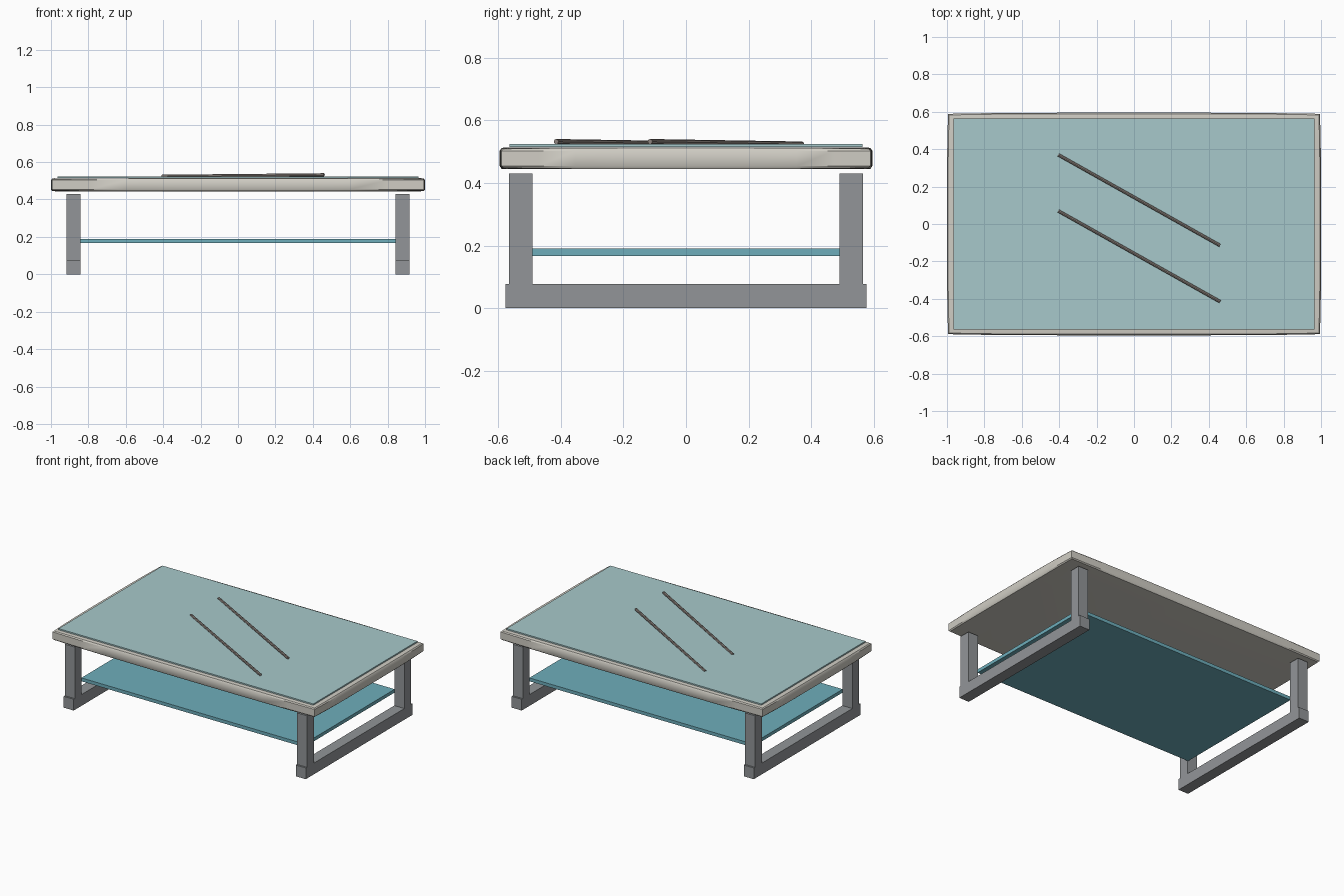
import bpy, bmesh, math
from mathutils import Vector

cube = bpy.data.objects.get("Cube")
if cube:
    bpy.data.objects.remove(cube, do_unlink=True)


def material(name, srgb):
    col = [((c / 255 + 0.055) / 1.055) ** 2.4 for c in srgb] + [1.0]
    m = bpy.data.materials.new(name)
    m.use_nodes = True
    m.diffuse_color = col
    bsdf = m.node_tree.nodes["Principled BSDF"]
    bsdf.inputs["Base Color"].default_value = col
    bsdf.inputs["Roughness"].default_value = 0.5
    return m


STONE = material("warm stone", (208, 205, 196))
GLASS = material("pale teal glass", (167, 201, 203))
TEAL = material("teal shelf", (110, 174, 187))
METAL = material("grey metal", (146, 149, 152))
TRIM = material("brown grey trim", (146, 136, 130))


def finish(name, bm, mat):
    bmesh.ops.recalc_face_normals(bm, faces=bm.faces)
    me = bpy.data.meshes.new(name)
    bm.to_mesh(me)
    bm.free()
    me.materials.append(mat)
    ob = bpy.data.objects.new(name, me)
    bpy.context.scene.collection.objects.link(ob)
    return ob


def box(name, x, y, z, mat):
    bm = bmesh.new()
    bmesh.ops.create_cube(bm, size=1)
    for v in bm.verts:
        v.co = Vector([(a + b) / 2 + c * (b - a) for (a, b), c in zip((x, y, z), v.co)])
    return finish(name, bm, mat)


# Table top: stacked outlines whose sides bow gently outward
def outline(inset, z, bow_z, n=10):
    def bow(t):
        return 1 - t ** 4
    def point(x, y, t):
        return (x, y, z + bow_z * bow(t))
    hx, hy = 0.994 - inset, 0.589 - inset
    pts = []
    for i in range(n):
        t = -1 + 2 * i / n
        pts.append(point(hx * t, -hy - 0.006 * bow(t), t))
    for i in range(n):
        t = -1 + 2 * i / n
        pts.append(point(hx + 0.006 * bow(t), hy * t, t))
    return pts + [(-x, -y, h) for x, y, h in pts]


bm = bmesh.new()
rings = [[bm.verts.new(p) for p in outline(*r)] for r in (
    (0.022, 0.447, -0.003), (0.006, 0.448, -0.003), (0.0, 0.454, 0),
    (0.0, 0.503, 0), (0.006, 0.509, 0.003), (0.022, 0.511, 0.003))]
for lo, hi in zip(rings, rings[1:]):
    for i in range(len(lo)):
        j = (i + 1) % len(lo)
        bm.faces.new((lo[i], lo[j], hi[j], hi[i]))
bm.faces.new(rings[0])
bm.faces.new(rings[-1])
top = finish("table_top", bm, STONE)
bpy.context.view_layer.objects.active = top
top.select_set(True)
bpy.ops.object.shade_smooth_by_angle(angle=math.radians(35))
top.select_set(False)

# Glass panel on the top and shelf between the legs
box("glass_panel", (-0.966, 0.966), (-0.564, 0.564), (0.515, 0.524), GLASS)
box("lower_shelf", (-0.845, 0.845), (-0.49, 0.49), (0.167, 0.19), TEAL)

# Two side frames: a floor rail with a leg at each end
for sx, side in ((1, "left"), (-1, "right")):
    xs = sorted((sx * 0.842, sx * 0.918))
    box(f"{side}_floor_rail", xs, (-0.577, 0.577), (0, 0.077), METAL)
    for sy, end in ((-1, "front"), (1, "back")):
        box(f"{side}_{end}_leg", xs, sorted((sy * 0.49, sy * 0.565)), (0.077, 0.43), METAL)


# Slim diagonal rods lying on the glass
def rod(name, a, b, radius):
    a, b = Vector(a), Vector(b)
    bm = bmesh.new()
    bmesh.ops.create_cone(bm, cap_ends=True, segments=8, radius1=radius,
                          radius2=radius, depth=(b - a).length)
    ob = finish(name, bm, TRIM)
    ob.location = (a + b) / 2
    ob.rotation_euler = (b - a).to_track_quat("Z", "Y").to_euler()


for name, y in (("back_rod", 0.37), ("front_rod", 0.07)):
    rod(name, (-0.405, y, 0.524), (0.46, y - 0.485, 0.532), 0.0085)
